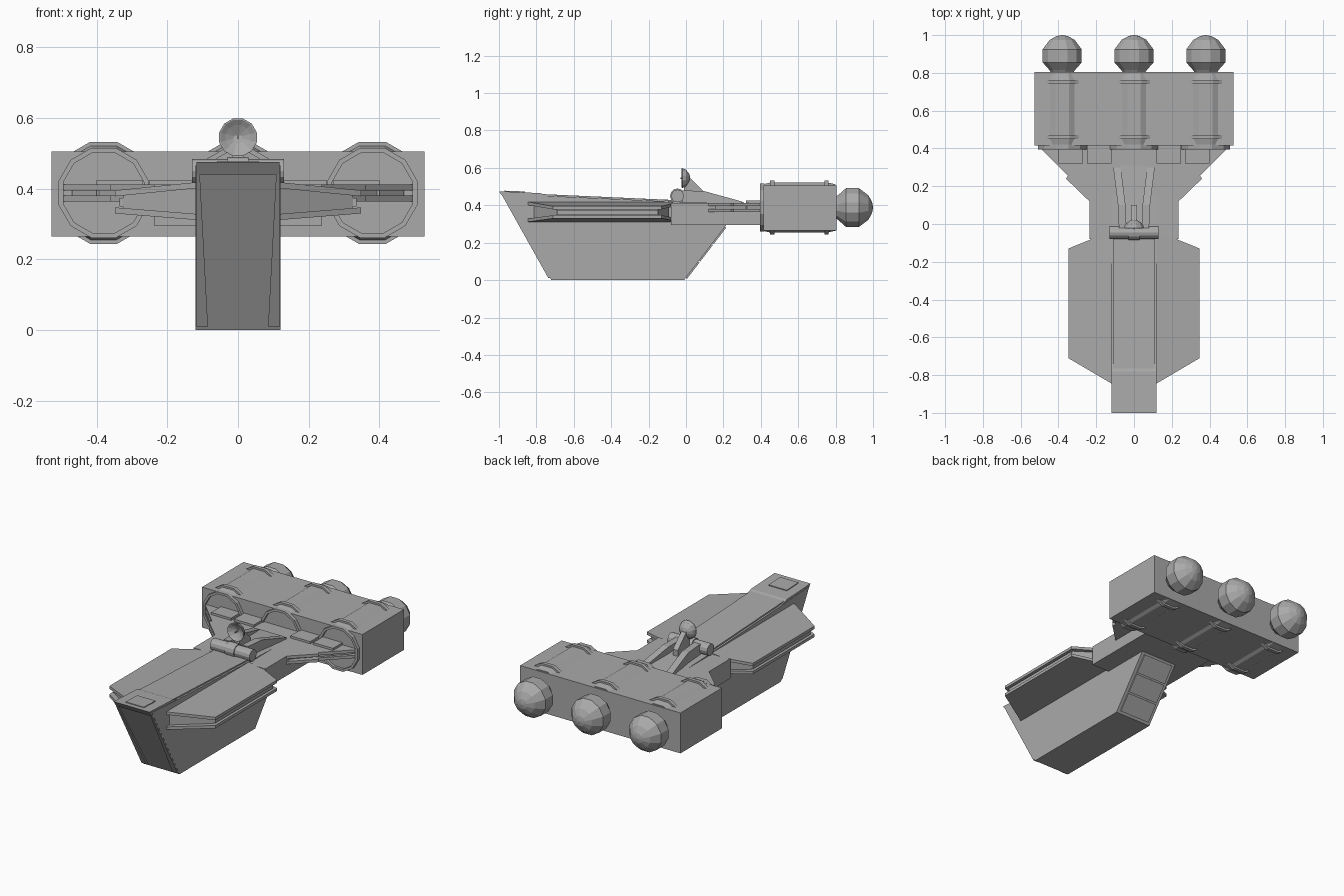
import bpy, bmesh, math
from mathutils import Matrix, Vector

if "Cube" in bpy.data.objects:
    bpy.data.objects.remove(bpy.data.objects["Cube"])

grey = bpy.data.materials.new("hull_grey")
grey.use_nodes = True
COLOUR = (0.4, 0.4, 0.4, 1)
grey.diffuse_color = COLOUR
grey.node_tree.nodes["Principled BSDF"].inputs["Base Color"].default_value = COLOUR


def finish(name, bm):
    bmesh.ops.recalc_face_normals(bm, faces=bm.faces)
    mesh = bpy.data.meshes.new(name)
    bm.to_mesh(mesh)
    bm.free()
    mesh.materials.append(grey)
    obj = bpy.data.objects.new(name, mesh)
    bpy.context.collection.objects.link(obj)
    return obj


def loft(name, loops):
    """Join matching closed loops and cap both ends."""
    bm = bmesh.new()
    rings = [[bm.verts.new(p) for p in loop] for loop in loops]
    n = len(rings[0])
    for a, b in zip(rings, rings[1:]):
        for i in range(n):
            j = (i + 1) % n
            bm.faces.new((a[i], a[j], b[j], b[i]))
    bm.faces.new(rings[0])
    bm.faces.new(rings[-1])
    return finish(name, bm)


def side_prism(name, profile, x0, x1):
    """Extrude a y-z profile across x."""
    return loft(name, [[(x, y, z) for y, z in profile] for x in (x0, x1)])


def slab(name, outline, bottom, top):
    """Extrude an x-y outline between two height functions of x."""
    return loft(name, [[(x, y, f(abs(x))) for x, y in outline] for f in (bottom, top)])


def box(name, x0, x1, y0, y1, z0, z1):
    return side_prism(name, [(y0, z0), (y1, z0), (y1, z1), (y0, z1)], x0, x1)


def lathe(name, profile, x, z, sides=12):
    """Spin (y, radius) pairs about an axis along y."""
    loops = []
    for y, r in profile:
        angles = [(i + 0.5) * math.tau / sides for i in range(sides)]
        loops.append([(x + r * math.cos(a), y, z + r * math.sin(a)) for a in angles])
    return loft(name, loops)


def slope_plate(name, a, b, lift, x0, x1):
    """Thin plate lying along a sloped line in the y-z plane."""
    a, b = Vector(a), Vector(b)
    d = (b - a).normalized()
    n = Vector((d.y, -d.x)) * lift
    side_prism(name, [a, b, b + n, a + n], x0, x1)


# Forward hull
side_prism("forward_hull", [(-0.98, 0.465), (-0.72, 0), (-0.01, 0), (0.22, 0.3),
                            (0.22, 0.41), (-0.08, 0.42), (-0.74, 0.45)], -0.12, 0.12)
side_prism("nose_deck", [(-1, 0.475), (-0.975, 0.44), (-0.74, 0.44), (-0.74, 0.452),
                         (-0.78, 0.465)], -0.118, 0.118)
side_prism("deck_spine", [(-0.77, 0.452), (-0.06, 0.42), (-0.06, 0.428), (-0.77, 0.46)],
           -0.11, 0.11)
slope_plate("nose_hatch", (-0.97, 0.473), (-0.86, 0.469), -0.005, -0.06, 0.06)


# Nose and stern plating
def nose(z):
    return (-0.72 - 0.26 * z / 0.465, z)


slope_plate("nose_lower_panel", nose(0.295), nose(0.03), -0.012, -0.057, 0.057)
slope_plate("nose_upper_panel", nose(0.415), nose(0.30), -0.01, -0.028, 0.028)
slope_plate("nose_panel_step", nose(0.34), nose(0.33), -0.013, -0.028, 0.028)
for s, side in ((1, "left"), (-1, "right")):
    # Tapered frame strips up the nose
    loops = []
    for z, inner in ((0.44, 0.108), (0.01, 0.085)):
        y, _ = nose(z)
        loops.append([(s * inner, y + 0.01, z), (s * 0.119, y + 0.01, z),
                      (s * 0.119, y - 0.01, z), (s * inner, y - 0.01, z)])
    loft(side + "_nose_frame", loops)

for i in range(3):
    t0, t1 = 0.04 + i * 0.31, 0.33 + i * 0.31
    p0, p1 = ((-0.01 + 0.23 * t, 0.3 * t) for t in (t0, t1))
    slope_plate("stern_panel_%d" % (i + 1), p0, p1, 0.008, -0.10, 0.10)

# Side pods: two tapered plates around a recessed core
for s, side in ((1, "left"), (-1, "right")):
    outer = [(s * x, y) for x, y in ((0.11, -0.85), (0.348, -0.71), (0.348, -0.13),
                                     (0.2, -0.07), (0.11, -0.07))]
    core = [(s * x, y) for x, y in ((0.11, -0.82), (0.325, -0.69), (0.325, -0.15),
                                    (0.2, -0.09), (0.11, -0.09))]

    def top(x):
        return 0.43 - 0.10 * x

    def low(x):
        return 0.302 + 0.08 * x

    slab(side + "_pod_upper_plate", outer, lambda x: top(x) - 0.017, top)
    slab(side + "_pod_lower_plate", outer, low, lambda x: low(x) + 0.017)
    slab(side + "_pod_core", core, lambda x: low(x) + 0.01, lambda x: top(x) - 0.01)
    box(side + "_pod_rail", s * 0.322, s * 0.335, -0.69, -0.15, 0.35, 0.374)

# Neck and flared struts
box("neck", -0.236, 0.236, -0.08, 0.42, 0.295, 0.412)
for s, side in ((1, "left"), (-1, "right")):
    flare = [(s * x, y) for x, y in ((0.2, 0.09), (0.236, 0.12), (0.36, 0.24), (0.35, 0.255),
                                     (0.5, 0.405), (0.5, 0.42), (0.2, 0.42))]
    slab(side + "_flare_lower", flare, lambda x: 0.363, lambda x: 0.38)
    slab(side + "_flare_upper", flare, lambda x: 0.395, lambda x: 0.412)
    inner = [(s * x, y) for x, y in ((0.2, 0.12), (0.47, 0.40), (0.47, 0.42), (0.2, 0.42))]
    slab(side + "_flare_core", inner, lambda x: 0.37, lambda x: 0.405)
    for i, (x0, x1) in enumerate(((0.12, 0.25), (0.27, 0.40))):
        box("%s_coupling_%d" % (side, i + 1), s * x0, s * x1, 0.32, 0.42, 0.38, 0.425)

# Engine block with three drums and exhaust bulbs
box("engine_block", -0.527, 0.527, 0.415, 0.805, 0.265, 0.505)
for x, side in ((-0.38, "right"), (0, "middle"), (0.38, "left")):
    lathe(side + "_drum", [(0.41, 0.128), (0.45, 0.138), (0.76, 0.138), (0.8, 0.128)], x, 0.388)
    for i, y in enumerate((0.45, 0.74)):
        lathe("%s_drum_band_%d" % (side, i + 1), [(y, 0.149), (y + 0.022, 0.149)], x, 0.388)
    # Raised rim around the front of each drum
    lathe(side + "_drum_rim", [(0.41, 0.118), (0.395, 0.118), (0.395, 0.132), (0.42, 0.132)],
          x, 0.388)
    lathe(side + "_exhaust_bulb", [(0.8, 0.06), (0.815, 0.07), (0.855, 0.107), (0.925, 0.107),
                                   (0.975, 0.068), (0.995, 0.03), (1.0, 0.004)], x, 0.388)

# Dorsal superstructure
side_prism("dorsal_base", [(-0.02, 0.41), (0.31, 0.41), (0.31, 0.416), (-0.02, 0.445)],
           -0.075, 0.075)
for s, side in ((1, "left"), (-1, "right")):
    loft(side + "_dorsal_fin", [
        [(s * x, y, z) for x, z in ((b, 0.41), (b + w, 0.41), (b + w, h), (b, h))]
        for y, b, w, h in ((-0.02, 0.04, 0.04, 0.48), (0.1, 0.045, 0.04, 0.475),
                           (0.3, 0.07, 0.04, 0.42))])

# Transverse turret drum
for name, half, r in (("turret_drum", 0.13, 0.034), ("turret_collar", 0.03, 0.04)):
    bm = bmesh.new()
    bmesh.ops.create_cone(bm, cap_ends=True, segments=12, radius1=r, radius2=r, depth=2 * half,
                          matrix=Matrix.Translation((0, -0.045, 0.45))
                          @ Matrix.Rotation(math.pi / 2, 4, "Y"))
    finish(name, bm)

# Sensor dish, hollow toward the front
lathe("sensor_dish", [(0.002, 0.006), (-0.012, 0.036), (-0.024, 0.055), (-0.024, 0.051),
                      (-0.02, 0.055), (0.0, 0.047), (0.016, 0.026), (0.022, 0.008)], 0, 0.545)
lathe("dish_feed", [(-0.03, 0.004), (0.002, 0.004)], 0, 0.545, 6)
side_prism("dish_mount", [(0.0, 0.55), (0.018, 0.55), (0.1, 0.47), (0.1, 0.42), (-0.02, 0.42),
                          (-0.01, 0.49)], -0.016, 0.016)
